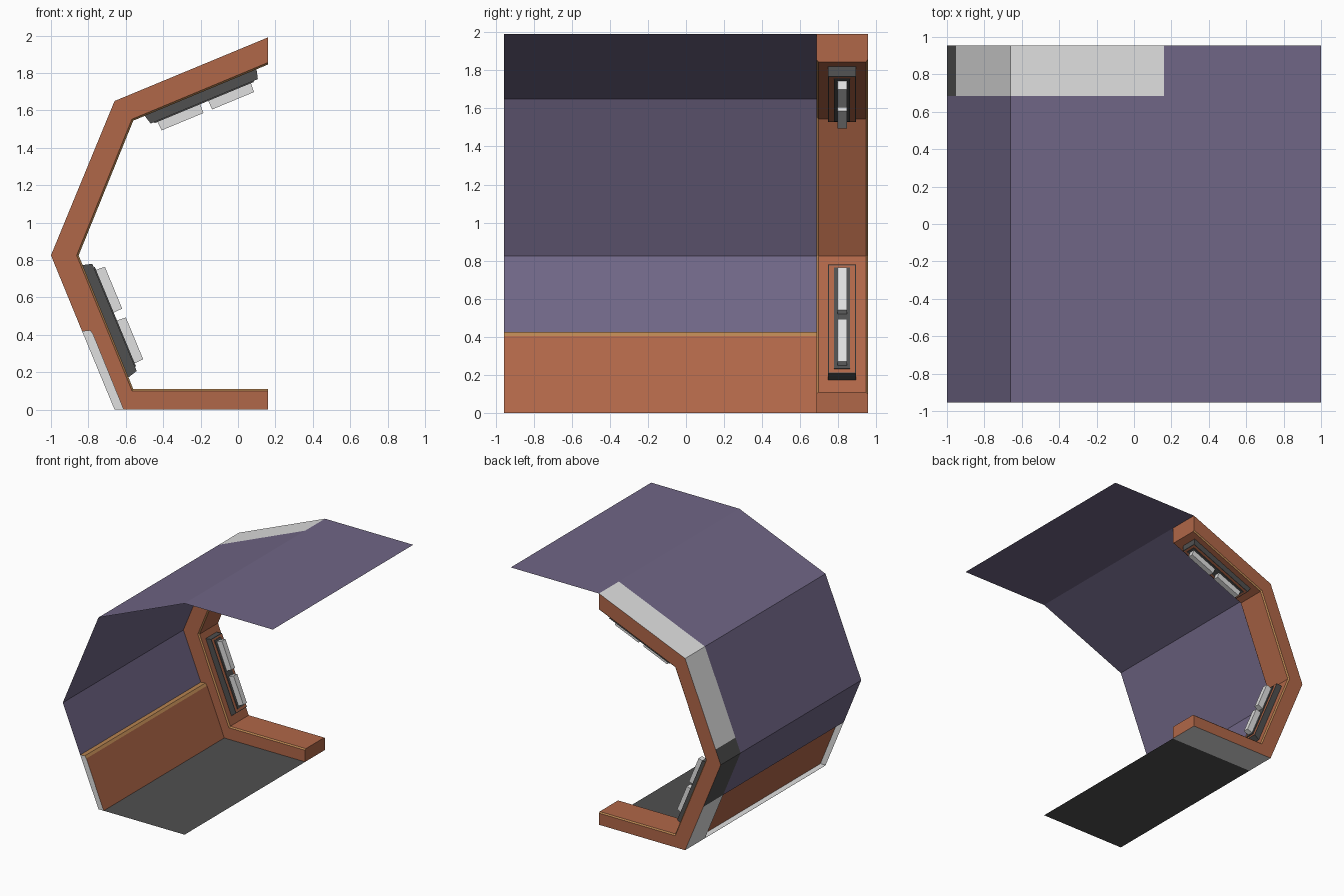
import bpy, bmesh
from mathutils import Vector

if "Cube" in bpy.data.objects:
    bpy.data.objects.remove(bpy.data.objects["Cube"])


def mat(name, r, g, b):
    lin = [((c / 255 + 0.055) / 1.055) ** 2.4 for c in (r, g, b)]
    m = bpy.data.materials.new(name)
    m.diffuse_color = (*lin, 1)
    m.use_nodes = True
    m.node_tree.nodes["Principled BSDF"].inputs["Base Color"].default_value = m.diffuse_color
    return m


BROWN = mat("rust brown", 176, 103, 72)
TAN = mat("tan trim", 186, 134, 82)
PURPLE = mat("muted purple", 112, 102, 134)
LIGHT = mat("light grey", 224, 224, 224)
DARK = mat("dark grey", 80, 80, 80)

Y0, Y1, YF = -0.955, 0.955, 0.685   # module ends and front of the rib


def finish(name, bm, mats):
    me = bpy.data.meshes.new(name)
    bm.to_mesh(me)
    bm.free()
    for m in mats:
        me.materials.append(m)
    ob = bpy.data.objects.new(name, me)
    bpy.context.collection.objects.link(ob)
    return ob


def sheet(name, path, y0, y1, mats, idx=None):
    """Open strip: an x-z path drawn out along y."""
    bm = bmesh.new()
    rows = [[bm.verts.new((x, y, z)) for y in (y0, y1)] for x, z in path]
    for i, (a, b) in enumerate(zip(rows, rows[1:])):
        f = bm.faces.new((a[0], a[1], b[1], b[0]))
        f.material_index = idx[i] if idx else 0
    return finish(name, bm, mats)


# Outer wall shell, flat roof and floor sheets
sheet("wall_shell", [(-0.834, 0.42), (-1, 0.825), (-0.66, 1.65), (0.16, 1.99)], Y0, YF, [PURPLE])
sheet("flat_roof", [(0.16, 1.99), (1.0, 1.99)], Y0, Y1, [PURPLE])
sheet("floor", [(-0.66, 0), (0.16, 0)], Y0, YF, [DARK])

# Lower wall panel with tan lip, open behind, light flanges
sheet("lower_panel", [(-0.61, 0), (-0.775, 0.405), (-0.79, 0.425), (-0.834, 0.42)],
      Y0, YF, [BROWN, TAN], [0, 1, 1])
sheet("panel_bottom_flange", [(-0.66, 0.003), (-0.612, 0.003)], Y0, YF, [LIGHT])
bm = bmesh.new()
bm.faces.new([bm.verts.new((x, Y0, z)) for x, z in
              [(-0.66, 0), (-0.61, 0), (-0.775, 0.405), (-0.79, 0.425), (-0.834, 0.42)]])
finish("panel_end_flange", bm, [LIGHT])

# Structural rib: C-shaped profile, light outer skin with a dark patch
outer = [(0.16, 1.99), (-0.66, 1.65), (-0.951, 0.944), (-1, 0.825), (-0.834, 0.42), (-0.66, 0), (0.16, 0)]
inner = [(0.16, 0.11), (-0.56, 0.11), (-0.852, 0.825), (-0.56, 1.545), (0.16, 1.845)]
prof = outer + inner
n_out = len(outer)
bm = bmesh.new()
front = [bm.verts.new((x, YF, z)) for x, z in prof]
back = [bm.verts.new((x, Y1, z)) for x, z in prof]
bm.faces.new(front)
bm.faces.new(back[::-1])
trim = []
for i in range(len(prof)):
    j = (i + 1) % len(prof)
    f = bm.faces.new((front[i], back[i], back[j], front[j]))
    if i < n_out - 1:
        f.material_index = 2 if i in (2, 3) else 1
    elif n_out <= i < len(prof) - 1:
        trim += [e for e in f.edges if abs(e.verts[0].co.y - e.verts[1].co.y) < 0.01]
bmesh.ops.recalc_face_normals(bm, faces=bm.faces)
bmesh.ops.bevel(bm, geom=trim, offset=0.01, segments=1, affect='EDGES', material=3)
finish("rib", bm, [BROWN, LIGHT, DARK, TAN])


def block(name, origin, u, n, s, y, h, mats, taper=0.0):
    """Box on a sloped wall: s along the wall, h away from it; top face gets the last material."""
    o, u, n = (Vector((v[0], 0, v[1])) for v in (origin, u, n))
    bm = bmesh.new()
    rings = []
    for hh, t in ((h[0], 0), (h[1], taper)):
        rings.append([bm.verts.new(o + u * ss + n * hh + Vector((0, yy, 0))) for ss, yy in
                      ((s[0] + t, y[0]), (s[1] - t, y[0]), (s[1] - t, y[1]), (s[0] + t, y[1]))])
    lo, hi = rings
    bm.faces.new(lo[::-1])
    top = bm.faces.new(hi)
    for i in range(4):
        j = (i + 1) % 4
        bm.faces.new((lo[i], lo[j], hi[j], hi[i]))
    bmesh.ops.recalc_face_normals(bm, faces=bm.faces)
    if len(mats) > 1:
        bmesh.ops.inset_region(bm, faces=[top], thickness=0.008)
        top.material_index = 1
    return finish(name, bm, mats)


# Light fittings: dark housing with brown face, pad and two lamp bars
for label, o, u, n, s0 in (("lower", (-0.852, 0.825), (0.383, -0.924), (0.924, 0.383), 0.055),
                           ("upper", (-0.56, 1.545), (0.924, 0.383), (0.383, -0.924), 0.065)):
    block(label + "_light_housing", o, u, n, (s0, s0 + 0.65), (0.747, 0.893), (-0.005, 0.05), [DARK, BROWN], 0.015)
    block(label + "_light_pad", o, u, n, (s0 + 0.035, s0 + 0.61), (0.777, 0.863), (0.045, 0.056), [DARK])
    for k, a in enumerate((0.052, 0.345)):
        block(f"{label}_lamp_bar_{k + 1}", o, u, n, (s0 + a, s0 + a + 0.248), (0.797, 0.845),
              (0.05, 0.106), [LIGHT], 0.003)
